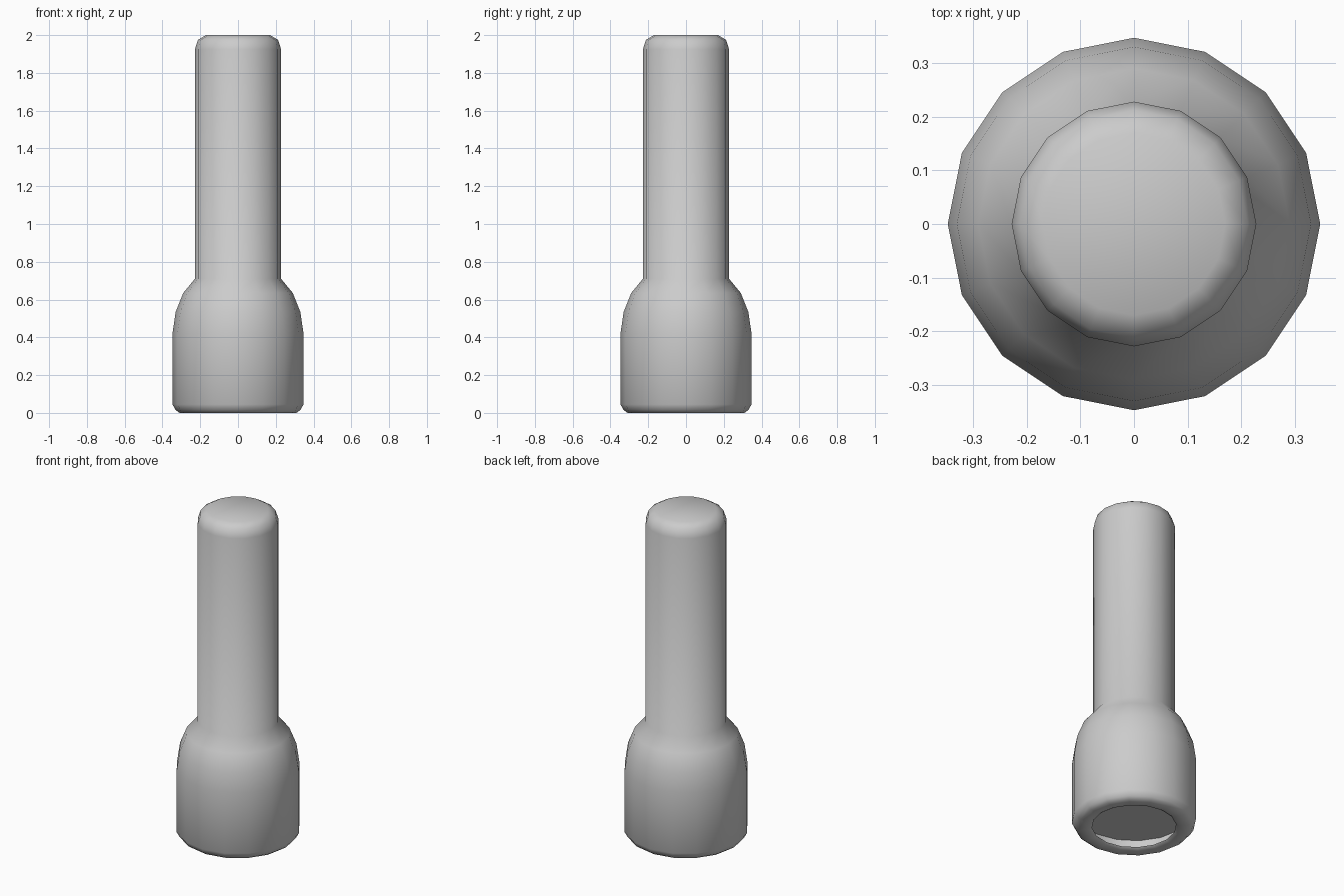
import bpy, bmesh, math
from mathutils import Matrix, Vector

cube = bpy.data.objects.get("Cube")
if cube:
    bpy.data.objects.remove(cube, do_unlink=True)

SIDES = 16

# Plain grey finish
grey = bpy.data.materials.new("light_grey")
grey.use_nodes = True
colour = (0.6, 0.6, 0.6, 1)
grey.diffuse_color = colour
grey.node_tree.nodes["Principled BSDF"].inputs["Base Color"].default_value = colour


def lathe(name, profile, sharp_angle):
    """Turn a (radius, height) profile round z and cap both ends."""
    bm = bmesh.new()
    rings = []
    for radius, height in profile:
        rings.append([bm.verts.new(Matrix.Rotation(math.tau * i / SIDES, 3, 'Z')
                                   @ Vector((radius, 0, height)))
                      for i in range(SIDES)])
    for low, high in zip(rings, rings[1:]):
        for i in range(SIDES):
            j = (i + 1) % SIDES
            bm.faces.new((low[i], low[j], high[j], high[i]))
    bm.faces.new(rings[0][::-1])
    bm.faces.new(rings[-1])
    bmesh.ops.recalc_face_normals(bm, faces=bm.faces)
    mesh = bpy.data.meshes.new(name)
    bm.to_mesh(mesh)
    bm.free()
    mesh.materials.append(grey)
    obj = bpy.data.objects.new(name, mesh)
    bpy.context.collection.objects.link(obj)
    bpy.ops.object.select_all(action='DESELECT')
    obj.select_set(True)
    bpy.context.view_layer.objects.active = obj
    bpy.ops.object.shade_smooth_by_angle(angle=math.radians(sharp_angle))
    return obj


# One turned body: socket recess, rounded foot, bell shoulder, shaft, rounded tip
recess = [(0.32, 0.1), (0.32, 0.03), (0.235, 0.01)]
foot = [(0.25, 0), (0.31, 0), (0.33, 0.015), (0.347, 0.045)]
bell = [(0.347, 0.42), (0.33, 0.535), (0.29, 0.635), (0.228, 0.71)]
shaft = [(0.228, 1.925), (0.212, 1.975), (0.17, 2)]
lathe("sleeve_body", recess + foot + bell + shaft, 75)
